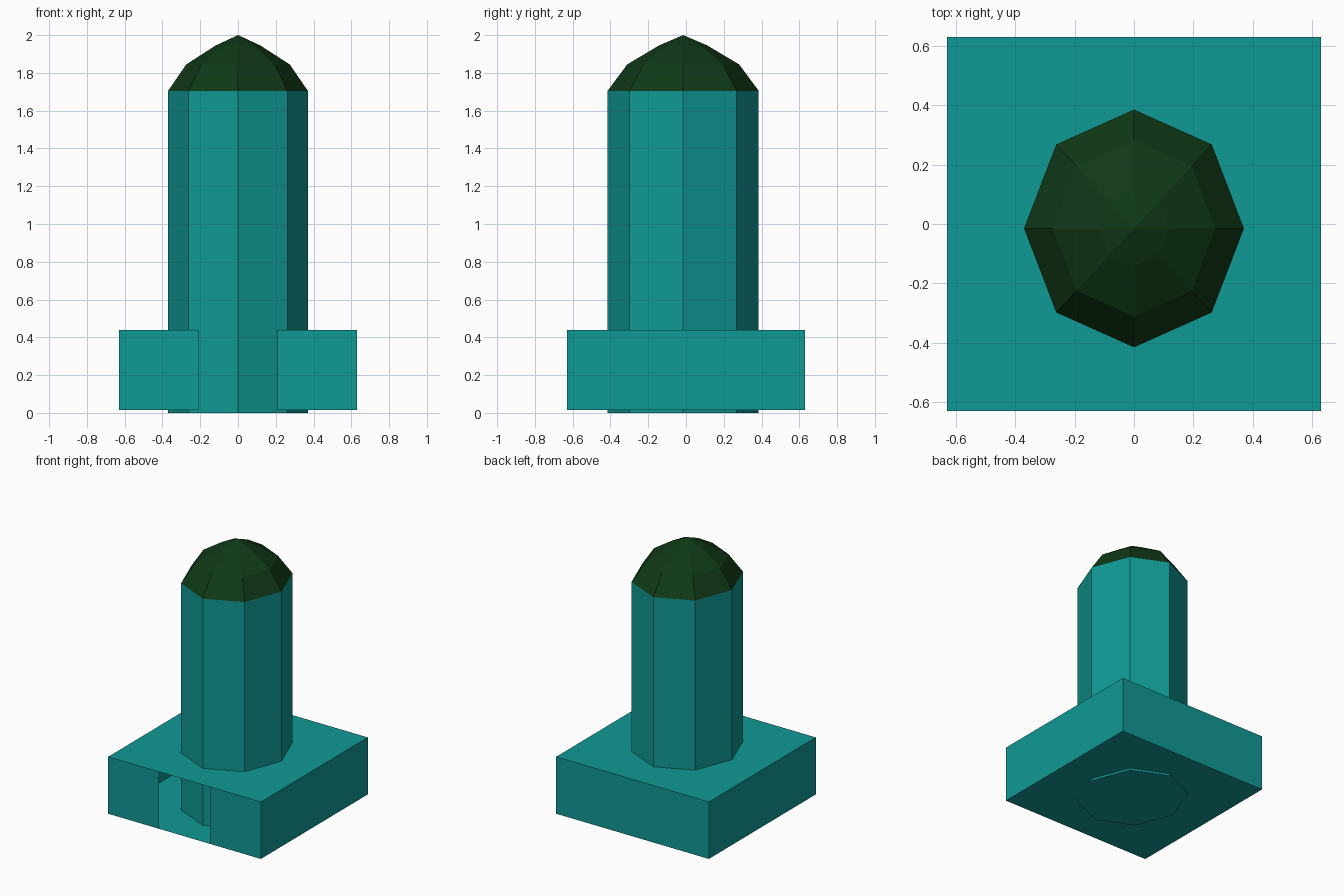
import bpy, bmesh, math
from mathutils import Matrix

if "Cube" in bpy.data.objects:
    bpy.data.objects.remove(bpy.data.objects["Cube"])

SIDES = 8
RX, RY, CY = 0.37, 0.40, -0.015


def material(name, color):
    m = bpy.data.materials.new(name)
    m.diffuse_color = color
    m.use_nodes = True
    m.node_tree.nodes["Principled BSDF"].inputs["Base Color"].default_value = m.diffuse_color
    return m


def finish(bm, name, mat):
    me = bpy.data.meshes.new(name)
    bm.to_mesh(me)
    bm.free()
    me.materials.append(mat)
    obj = bpy.data.objects.new(name, me)
    bpy.context.collection.objects.link(obj)
    return obj


def ring(bm, scale, z):
    return [bm.verts.new((RX * scale * math.cos(a), CY + RY * scale * math.sin(a), z))
            for a in (math.tau * i / SIDES for i in range(SIDES))]


def bridge(bm, lower, upper):
    for i in range(SIDES):
        j = (i + 1) % SIDES
        bm.faces.new((lower[i], lower[j], upper[j], upper[i]))


teal = material("teal", (0.005, 0.32, 0.30, 1))
green = material("dark_green", (0.005, 0.04, 0.008, 1))

# Hollow thin-walled base with a doorway in the front wall
bm = bmesh.new()
bmesh.ops.create_cube(bm, size=1, matrix=Matrix.Translation((0, 0, 0.2275))
                      @ Matrix.Diagonal((1.26, 1.26, 0.425, 1)))
for x in (-0.21, 0.21):
    bmesh.ops.bisect_plane(bm, geom=bm.verts[:] + bm.edges[:] + bm.faces[:],
                           plane_co=(x, 0, 0), plane_no=(1, 0, 0))
door = [f for f in bm.faces
        if f.calc_center_median().y < -0.62 and abs(f.calc_center_median().x) < 0.1]
bmesh.ops.delete(bm, geom=door, context='FACES')
finish(bm, "base", teal)

# Eight-sided tower shaft, closed underneath
bm = bmesh.new()
bottom, top = ring(bm, 1, 0), ring(bm, 1, 1.705)
bridge(bm, bottom, top)
bm.faces.new(bottom[::-1])
finish(bm, "shaft", teal)

# Faceted dome roof
bm = bmesh.new()
rings = [ring(bm, s, z) for s, z in ((1, 1.705), (0.74, 1.845), (0.32, 1.945))]
for lower, upper in zip(rings, rings[1:]):
    bridge(bm, lower, upper)
apex = bm.verts.new((0, CY, 2.0))
for i in range(SIDES):
    bm.faces.new((rings[-1][i], rings[-1][(i + 1) % SIDES], apex))
finish(bm, "dome", green)
